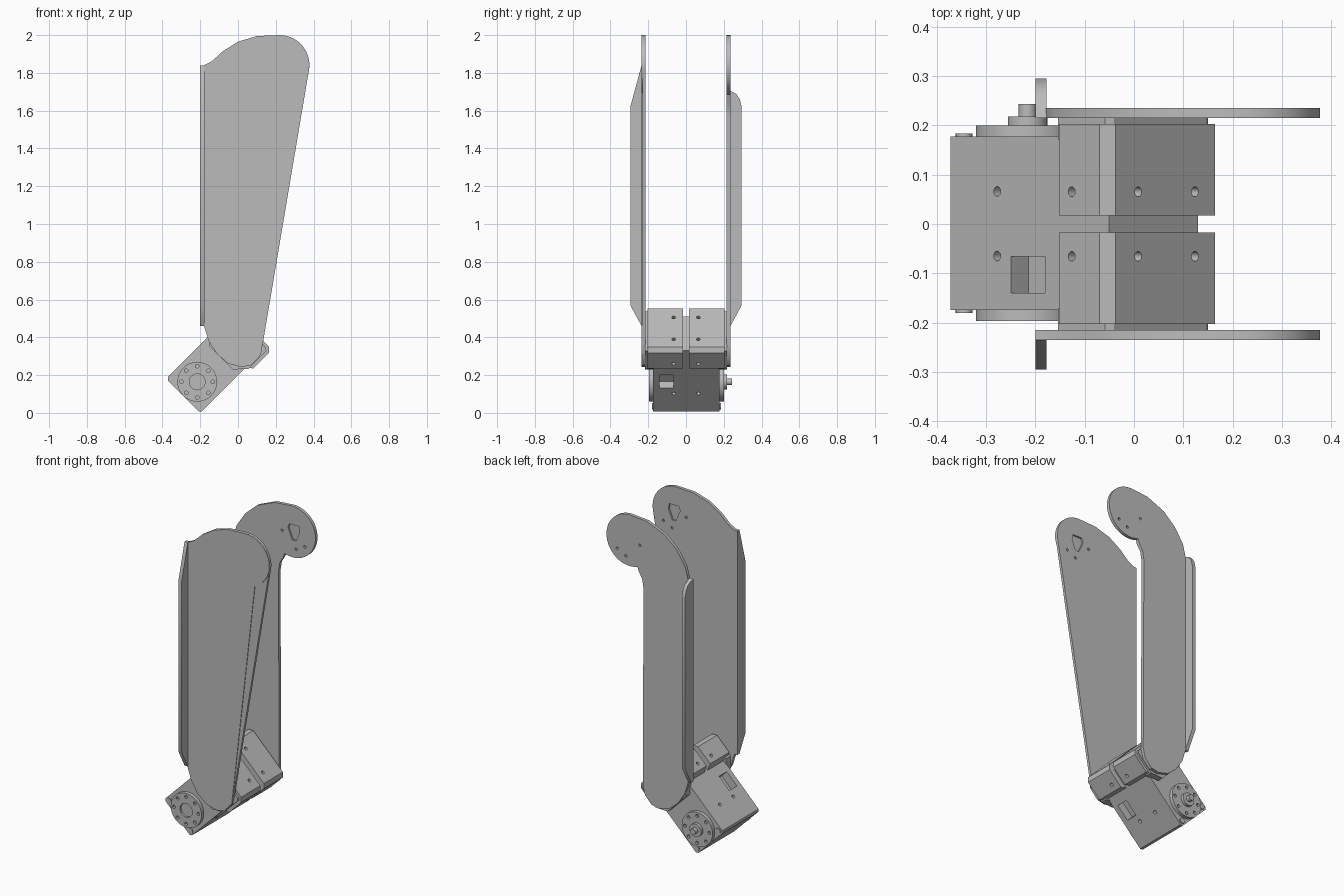
import bpy, bmesh
from math import sin, cos, pi, radians
from mathutils import Matrix, Vector

cube = bpy.data.objects.get("Cube")
if cube:
    bpy.data.objects.remove(cube, do_unlink=True)

grey = bpy.data.materials.new("plain grey")
grey.use_nodes = True
grey.diffuse_color = (0.5, 0.5, 0.5, 1)
grey.node_tree.nodes["Principled BSDF"].inputs["Base Color"].default_value = grey.diffuse_color

# The motor frame is tilted: local x runs along the motor, local z across it
TILT = Matrix.Translation((-0.2, 0, 0)) @ Matrix.Rotation(radians(-45), 4, "Y")
UPRIGHT = Matrix.Identity(4)


def add_prism(bm, pts, a, b, axis="y", m=UPRIGHT):
    """Extrude an outline from a to b along the x, y or z axis."""
    def place(p, t):
        return {"x": (t, p[0], p[1]), "y": (p[0], t, p[1]), "z": (p[0], p[1], t)}[axis]
    low = [bm.verts.new(m @ Vector(place(p, a))) for p in pts]
    high = [bm.verts.new(m @ Vector(place(p, b))) for p in pts]
    bm.faces.new(low)
    bm.faces.new(high[::-1])
    n = len(pts)
    for i in range(n):
        j = (i + 1) % n
        bm.faces.new((low[j], low[i], high[i], high[j]))


def circle(cx, cz, r, n=32):
    return arc(cx, cz, r, 0, 360 * (n - 1) / n, n)


def arc(cx, cz, r, start, end, n=16):
    angles = [radians(start + (end - start) * i / (n - 1)) for i in range(n)]
    return [(cx + r * cos(t), cz + r * sin(t)) for t in angles]


def rect(x0, z0, x1, z1):
    return [(x0, z0), (x1, z0), (x1, z1), (x0, z1)]


def finish(name, solids, cuts=(), m=UPRIGHT):
    """Make an object from prisms, cutting away any others."""
    def make(label, prisms):
        bm = bmesh.new()
        for p in prisms:
            add_prism(bm, *p, m=m)
        bmesh.ops.recalc_face_normals(bm, faces=bm.faces)
        mesh = bpy.data.meshes.new(label)
        bm.to_mesh(mesh)
        bm.free()
        mesh.materials.append(grey)
        ob = bpy.data.objects.new(label, mesh)
        bpy.context.collection.objects.link(ob)
        return ob
    ob = make(name, solids)
    bpy.ops.object.select_all(action="DESELECT")
    bpy.context.view_layer.objects.active = ob
    ob.select_set(True)
    if cuts:
        cutter = make(name + " cutter", cuts)
        cutter.hide_render = True
        mod = ob.modifiers.new("cut", "BOOLEAN")
        mod.operation = "DIFFERENCE"
        mod.solver = "EXACT"
        mod.object = cutter
        bpy.ops.object.modifier_apply(modifier=mod.name)
        bpy.data.objects.remove(cutter, do_unlink=True)
    bpy.ops.object.shade_smooth_by_angle(angle=radians(30))
    return ob


# Shared outline pieces of the two side plates
HEAD = (0.22, 1.842, 0.158)
foot = [(0.13, 0.36), (0.115, 0.3), (0.07, 0.253), (0.02, 0.242), (-0.05, 0.26),
        (-0.11, 0.31), (-0.155, 0.38), (-0.18, 0.46)]
front_crown = [(-0.18, 1.84), (-0.14, 1.86), (-0.08, 1.915), (0, 1.965), (0.1, 1.995)]
back_crown = [(-0.18, 1.7), (-0.16, 1.78), (-0.1, 1.87), (-0.02, 1.94), (0.1, 1.99)]
neck = [(0.16, 1.67), (0.135, 1.63), (0.125, 1.57)]

# Pocket and screw holes at the top of each plate
d_hole = [(0.19, 1.86), (0.2, 1.885), (0.265, 1.885), (0.27, 1.85), (0.245, 1.79), (0.22, 1.79)]
screw_spots = [(0.15, 1.83), (0.246, 1.74), (0.305, 1.77)]

# Front plate: tapered inner sheet with a slightly narrower outer skin
finish("front_plate",
       [(front_crown + arc(*HEAD, 90, -10) + foot, -0.231, -0.215)],
       [(d_hole, -0.226, -0.2)] + [(circle(*s, 0.008, 12), -0.226, -0.2) for s in screw_spots])
finish("front_plate_skin",
       [(front_crown + arc(*HEAD, 90, -68) + [(0.122, 0.31)] + foot[2:], -0.235, -0.23)])

# Back plate: constant width with a hooked head
finish("back_plate",
       [(back_crown + arc(*HEAD, 90, -110, 24) + neck + foot, 0.215, 0.235)],
       [(d_hole, 0.2, 0.226)] + [(circle(*s, 0.008, 12), 0.2, 0.25) for s in screw_spots])

# Stiffening flanges along the rear edge of each plate
finish("front_flange", [([(-0.215, 1.84), (-0.235, 1.84), (-0.295, 1.62), (-0.295, 0.57),
                          (-0.235, 0.46), (-0.215, 0.46)], -0.2, -0.178, "x")])
finish("back_flange", [([(0.215, 1.71), (0.235, 1.705), (0.265, 1.69), (0.285, 1.66),
                         (0.295, 1.62), (0.295, 0.57), (0.235, 0.46), (0.215, 0.46)],
                        -0.2, -0.178, "x")])

# Motor body with cable sockets and screw holes on both broad faces
L, W = 0.466, 0.255
cuts = []
for inner, outer in ((0.05, -0.02), (W - 0.05, W + 0.02)):
    cuts.append((rect(0.185, -0.14, 0.283, -0.066), inner, outer, "z"))
for inner, outer in ((0.03, -0.02), (W - 0.03, W + 0.02)):
    for y in (-0.065, 0.066):
        cuts.append((circle(0.145, y, 0.01, 16), inner, outer, "z"))
r = 0.012
body = [(r, 0), (L, 0), (L, W), (r, W), (0, W - r), (0, r)]
finish("motor_body", [(body, -0.175, 0.178)], cuts, TILT)

# Output discs with a ring of screw holes
AX, AZ = 0.105, W / 2
ring = [(AX + 0.083 * cos(i * pi / 4), AZ + 0.083 * sin(i * pi / 4)) for i in range(8)]
finish("front_disc", [(circle(AX, AZ, 0.105, 48), -0.197, -0.17)],
       [(circle(*c, 0.01, 12), -0.25, -0.182) for c in ring]
       + [(circle(AX, AZ, 0.042), -0.25, -0.185)], TILT)
finish("back_disc", [(circle(AX, AZ, 0.105, 48), 0.17, 0.2)],
       [(circle(*c, 0.01, 12), 0.185, 0.25) for c in ring], TILT)
finish("back_hub", [(circle(AX, AZ, 0.04), 0.195, 0.218)], m=TILT)
finish("back_pin", [(circle(AX, AZ, 0.018, 24), 0.21, 0.243)], m=TILT)

# Case screws in the free corners
for side, y0, y1 in (("front", -0.181, -0.17), ("back", 0.17, 0.184)):
    finish(side + "_case_screws",
           [(circle(0.025, z, 0.017, 16), y0, y1) for z in (0.025, W - 0.025)], m=TILT)

# Bracket: two chamfered blocks around the motor end, with a slot between them
block = [(0.345, 0), (0.365, -0.033), (0.482, -0.033), (0.505, -0.01), (0.505, 0.275),
         (0.482, 0.298), (0.365, 0.298), (0.345, W)]
cheek = [(0.285, 0.04), (0.345, -0.015), (0.48, -0.015), (0.49, 0),
         (0.49, 0.265), (0.48, 0.28), (0.345, 0.28), (0.285, 0.215)]
for side, s in (("front", -1), ("back", 1)):
    y = s * 0.0655
    holes = []
    for inner, outer in ((0.0, -0.05), (0.265, 0.32)):
        holes.append((circle(0.402, y, 0.01, 16), inner, outer, "z"))
    for z in (0.047, 0.21):
        holes.append((circle(y, z, 0.01, 16), 0.475, 0.53, "x"))
    finish(side + "_bracket", [(block, s * 0.017, s * 0.203)], holes, TILT)
    finish(side + "_bracket_cheek", [(cheek, s * 0.17, s * 0.216)], m=TILT)
